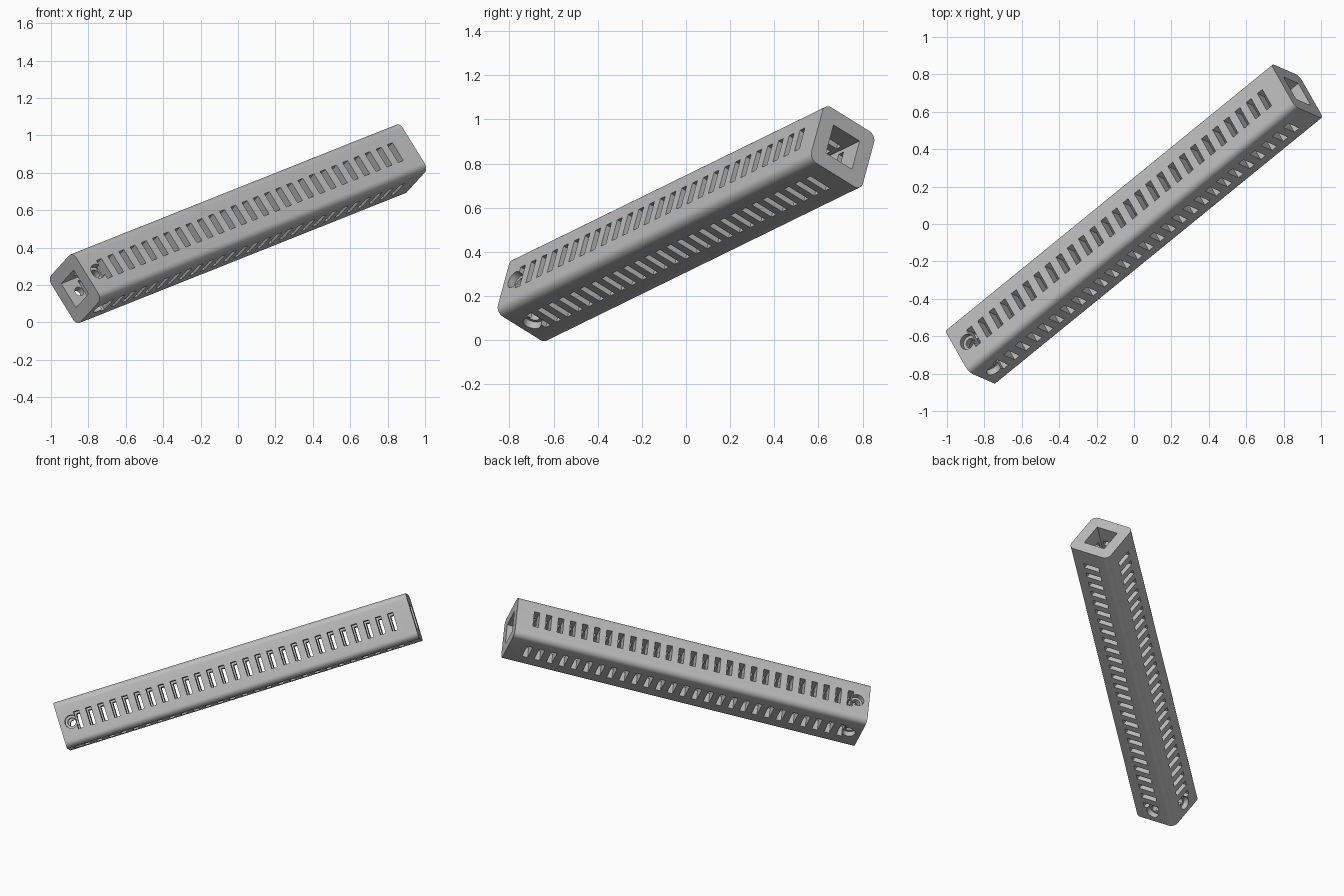
import bpy, bmesh, math
from mathutils import Matrix, Vector

if "Cube" in bpy.data.objects:
    bpy.data.objects.remove(bpy.data.objects["Cube"], do_unlink=True)

LENGTH, HALF, BORE, RADIUS = 2.355, 0.152, 0.077, 0.04
SLOTS, FIRST, LAST = 27, -1.052, 1.046
SLOT_W, SLOT_L = 0.036, 0.115
HOLE_X = -1.10

grey = bpy.data.materials.new("plain grey")
grey.use_nodes = True
color = (0.5, 0.5, 0.5, 1)
grey.diffuse_color = color
grey.node_tree.nodes["Principled BSDF"].inputs["Base Color"].default_value = color


def finish(name, bm):
    mesh = bpy.data.meshes.new(name)
    bm.to_mesh(mesh)
    bm.free()
    obj = bpy.data.objects.new(name, mesh)
    bpy.context.collection.objects.link(obj)
    return obj


def boxes(name, sizes_and_centres):
    bm = bmesh.new()
    for size, centre in sizes_and_centres:
        bmesh.ops.create_cube(bm, size=1, matrix=Matrix.Translation(centre) @ Matrix.Diagonal((*size, 1)))
    return finish(name, bm)


def rods(name, radius, length, offsets):
    # round cutters along z beside the low end
    bm = bmesh.new()
    for z in offsets:
        bmesh.ops.create_cone(bm, cap_ends=True, segments=32, radius1=radius, radius2=radius,
                              depth=length, matrix=Matrix.Translation((HOLE_X, 0, z)))
    return finish(name, bm)


# Square bar with rounded long edges
bm = bmesh.new()
bmesh.ops.create_cube(bm, size=1, matrix=Matrix.Diagonal((LENGTH, 2 * HALF, 2 * HALF, 1)))
long_edges = [e for e in bm.edges if abs(e.verts[0].co.x - e.verts[1].co.x) > 1]
bmesh.ops.bevel(bm, geom=long_edges, offset=RADIUS, segments=8, profile=0.5, affect='EDGES')
tube = finish("slotted_square_tube", bm)
tube.data.materials.append(grey)

# Bore, slots and stepped bolt holes to cut away
pitch = (LAST - FIRST) / (SLOTS - 1)
slot_boxes = [((SLOT_W, SLOT_L, 1), (FIRST + i * pitch, 0, 0)) for i in range(SLOTS)]
cutters = [boxes("bore_cutter", [((3, 2 * BORE, 2 * BORE), (0, 0, 0))])]
for turn in (0, math.pi / 2):
    pair = [boxes("slot_cutter", slot_boxes),
            rods("hole_cutter", 0.026, 1, [0]),
            rods("counterbore_cutter", 0.042, 0.2, [s * (HALF + 0.065) for s in (-1, 1)])]
    for cutter in pair:
        cutter.data.transform(Matrix.Rotation(turn, 4, 'X'))
    cutters += pair

bpy.context.view_layer.objects.active = tube
tube.select_set(True)
for cutter in cutters:
    cutter.hide_render = True
    mod = tube.modifiers.new("cut", 'BOOLEAN')
    mod.object, mod.operation, mod.solver = cutter, 'DIFFERENCE', 'EXACT'
    bpy.ops.object.modifier_apply(modifier=mod.name)
    bpy.data.objects.remove(cutter, do_unlink=True)

# Tilt the tube along its diagonal axis
axis = Vector((1.745, 1.42, 0.695)).normalized()
side = Vector((0.43, -0.77, 0.474))
side = (side - axis * side.dot(axis)).normalized()
rot = Matrix((axis, side, axis.cross(side))).transposed().to_4x4()
tube.data.transform(Matrix.Translation((0, 0, 0.5275)) @ rot)
bpy.ops.object.shade_smooth_by_angle(angle=math.radians(30))
